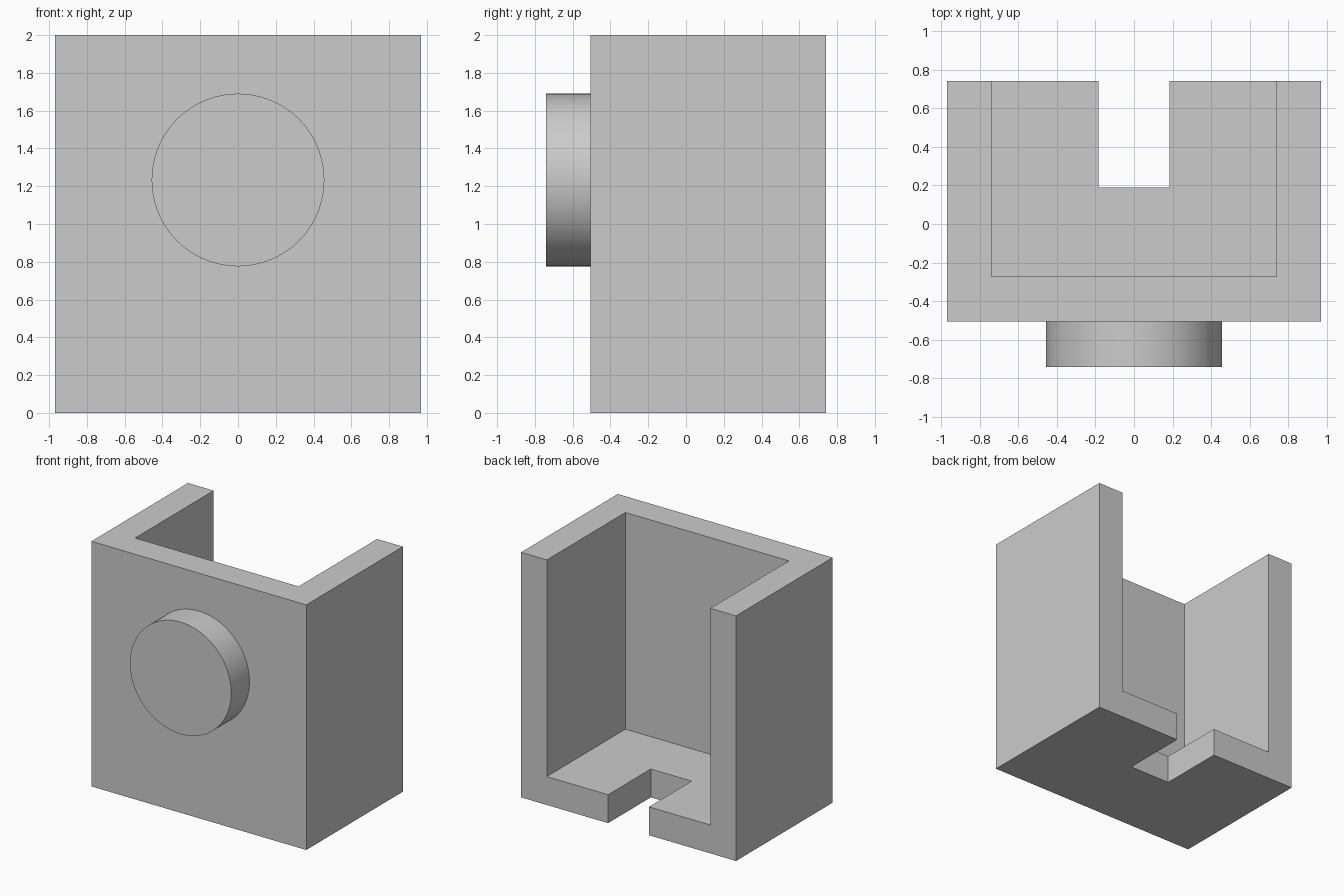
import bpy
import bmesh
from math import radians
from mathutils import Matrix, Vector

default = bpy.data.objects.get("Cube")
if default:
    bpy.data.objects.remove(default, do_unlink=True)

grey = bpy.data.materials.new("plain grey")
grey.use_nodes = True
grey.diffuse_color = (0.6, 0.6, 0.6, 1)
grey.node_tree.nodes["Principled BSDF"].inputs["Base Color"].default_value = grey.diffuse_color


def add_object(name, bm):
    bmesh.ops.recalc_face_normals(bm, faces=bm.faces)
    mesh = bpy.data.meshes.new(name)
    bm.to_mesh(mesh)
    bm.free()
    mesh.materials.append(grey)
    obj = bpy.data.objects.new(name, mesh)
    bpy.context.collection.objects.link(obj)
    return obj


def box(name, low, high):
    low, high = Vector(low), Vector(high)
    bm = bmesh.new()
    bmesh.ops.create_cube(bm, size=1, matrix=Matrix.Translation((low + high) / 2)
                          @ Matrix.Diagonal((*(high - low), 1)))
    return add_object(name, bm)


def activate(obj):
    bpy.ops.object.select_all(action='DESELECT')
    obj.select_set(True)
    bpy.context.view_layer.objects.active = obj


WIDTH, WALL = 0.97, 0.232          # half width, wall thickness
FRONT, BACK, TOP = -0.505, 0.74, 2.0

# Holder body: block hollowed from the top and back, with a slot in its floor
body = box("holder_body", (-WIDTH, FRONT, 0), (WIDTH, BACK, TOP))
inner = WIDTH - WALL
cutters = [
    box("cavity_cutter", (-inner, FRONT + WALL, WALL), (inner, BACK + 0.5, TOP + 0.5)),
    box("floor_slot_cutter", (-0.185, 0.19, -0.5), (0.185, BACK + 0.5, 1)),
]
activate(body)
for cutter in cutters:
    cutter.hide_render = True
    cut = body.modifiers.new(cutter.name, 'BOOLEAN')
    cut.operation = 'DIFFERENCE'
    cut.solver = 'EXACT'
    cut.object = cutter
    bpy.ops.object.modifier_apply(modifier=cut.name)
for cutter in cutters:
    bpy.data.objects.remove(cutter, do_unlink=True)

# Round boss on the front wall, open where it meets the wall
KNOB_FRONT = -0.74
depth = FRONT - KNOB_FRONT
bm = bmesh.new()
bmesh.ops.create_cone(bm, cap_ends=True, segments=96, radius1=0.457, radius2=0.457, depth=depth,
                      matrix=Matrix.Translation((0, KNOB_FRONT + depth / 2, 1.233))
                      @ Matrix.Rotation(radians(90), 4, 'X'))
bm.normal_update()
back_cap = [f for f in bm.faces if f.normal.y > 0.9]
bmesh.ops.delete(bm, geom=back_cap, context='FACES_ONLY')
boss = add_object("front_boss", bm)
activate(boss)
bpy.ops.object.shade_smooth_by_angle(angle=radians(30))
